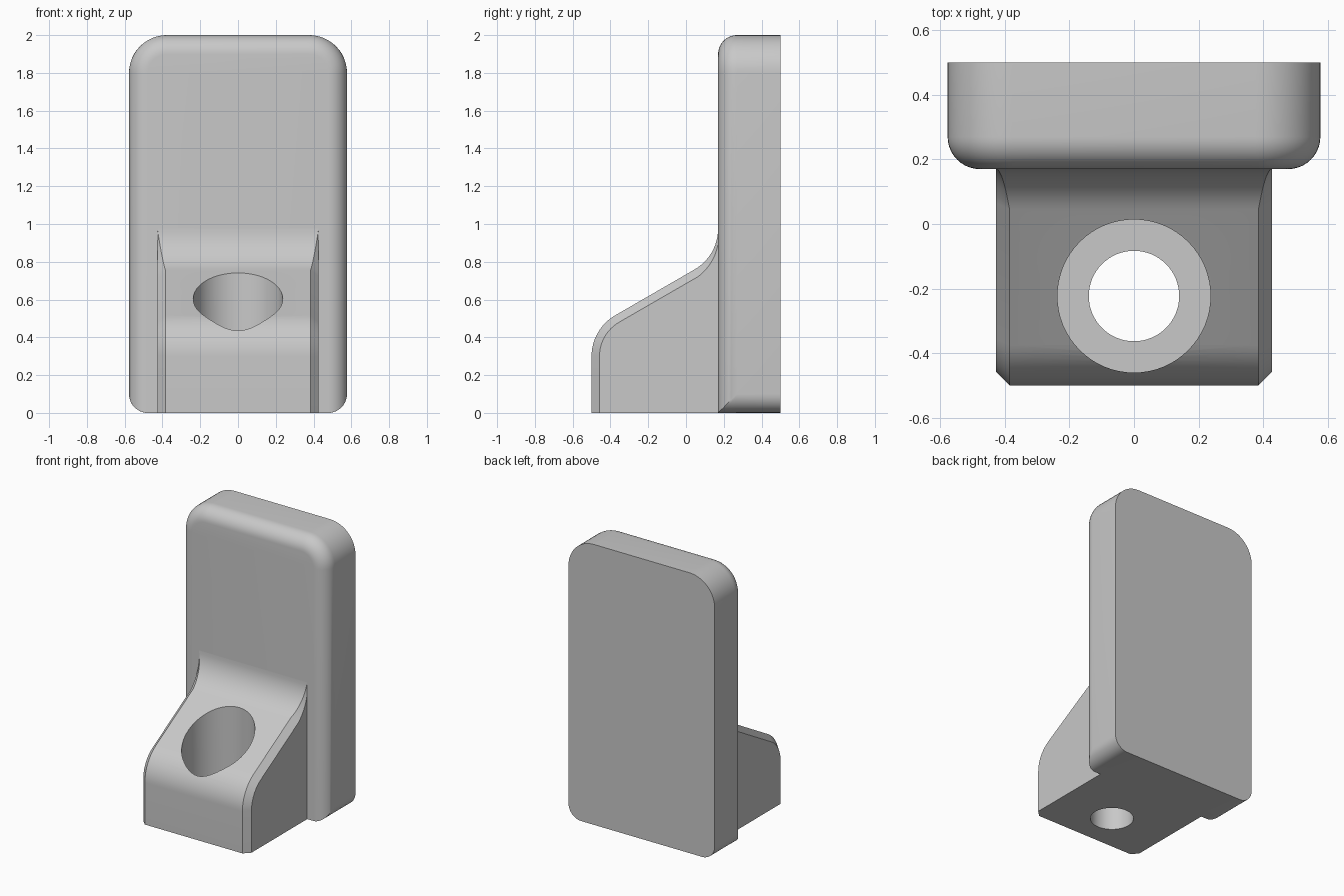
import bpy, bmesh
from math import sin, cos, pi, radians, tan
from mathutils import Vector

cube = bpy.data.objects.get("Cube")
if cube:
    bpy.data.objects.remove(cube, do_unlink=True)

grey = bpy.data.materials.new("plain grey")
grey.use_nodes = True
colour = (0.58, 0.58, 0.58, 1)
grey.diffuse_color = colour
grey.node_tree.nodes["Principled BSDF"].inputs["Base Color"].default_value = colour


def loft(name, rings, capped=True):
    """Skin a list of closed rings and cap both ends."""
    bm = bmesh.new()
    loops = [[bm.verts.new(p) for p in ring] for ring in rings]
    n = len(loops[0])
    for a, b in zip(loops, loops[1:]):
        for i in range(n):
            j = (i + 1) % n
            bm.faces.new((a[i], a[j], b[j], b[i]))
    if capped:
        bm.faces.new(loops[0])
        bm.faces.new(loops[-1])
    bmesh.ops.remove_doubles(bm, verts=bm.verts, dist=0.0002)
    bmesh.ops.recalc_face_normals(bm, faces=bm.faces)
    mesh = bpy.data.meshes.new(name)
    bm.to_mesh(mesh)
    bm.free()
    mesh.materials.append(grey)
    obj = bpy.data.objects.new(name, mesh)
    bpy.context.collection.objects.link(obj)
    return obj


def activate(obj):
    bpy.ops.object.select_all(action='DESELECT')
    obj.select_set(True)
    bpy.context.view_layer.objects.active = obj


FRONT, BACK, R = 0.17, 0.5, 0.1


# Back plate: rounded outline, front edge filleted on the sides and top
def plate_ring(theta, y):
    grow = R * sin(theta)
    half = []
    for k in range(9):
        phi = theta * k / 8
        half.append((0.477 + R * sin(phi), R - R * cos(phi)))
    for k in range(13):
        a = pi / 2 * k / 12
        r = R + grow
        half.append((0.377 + r * cos(a), 1.8 + r * sin(a)))
    outline = half + [(-x, z) for x, z in reversed(half)]
    return [(x, y, z) for x, z in outline]


steps = [pi / 2 * k / 10 for k in range(11)]
rings = [plate_ring(t, FRONT + R - R * cos(t)) for t in steps]
rings.append(plate_ring(pi / 2, BACK))
plate = loft("back_plate", rings)

# Foot: sloped profile of (point, outward normal, chamfer amount)
SLOPE, BEND, NOSE = radians(30), 0.25, -0.5
tangent = BEND * tan(radians(30))
low = 0.733 + NOSE * tan(SLOPE) - tangent
high = 0.733 + FRONT * tan(SLOPE) + tangent
profile = [(Vector((NOSE, 0)), Vector((-1, 0)), 1)]
for k in range(13):
    a = pi - radians(60) * k / 12
    n = Vector((cos(a), sin(a)))
    profile.append((Vector((NOSE + BEND, low)) + n * BEND, n, 1))
for k in range(13):
    a = radians(120) + radians(60) * k / 12
    n = Vector((cos(a), sin(a)))
    profile.append((Vector((FRONT - BEND, high)) - n * BEND, n, 1 - k / 12))
corner = Vector((FRONT, 0))
profile.append((corner, Vector((1, 0)), 0))

WIDTH, CHAMFER = 0.427, 0.042
outer, inner = [], []
for p, n, amount in profile:
    q = p - n * CHAMFER * amount
    outer.append((WIDTH, q.x, q.y))
    inner.append((WIDTH - CHAMFER * amount, p.x, p.y))


def mirrored(ring):
    return [(-x, y, z) for x, y, z in ring]


foot = loft("sloped_foot", [outer, inner, mirrored(inner), mirrored(outer)])

# Stepped screw hole through the foot
def circle(r, z):
    return [(r * cos(2 * pi * k / 64), r * sin(2 * pi * k / 64) - 0.223, z)
            for k in range(64)]


cutter = loft("hole_cutter", [circle(0.14, -0.2), circle(0.14, 0.17),
                              circle(0.237, 0.17), circle(0.237, 1.2)])
cutter.hide_render = True
activate(foot)
mod = foot.modifiers.new("screw_hole", 'BOOLEAN')
mod.operation, mod.solver, mod.object = 'DIFFERENCE', 'EXACT', cutter
bpy.ops.object.modifier_apply(modifier=mod.name)
bpy.data.objects.remove(cutter, do_unlink=True)

for obj in (plate, foot):
    activate(obj)
    bpy.ops.object.shade_smooth_by_angle(angle=radians(30))
